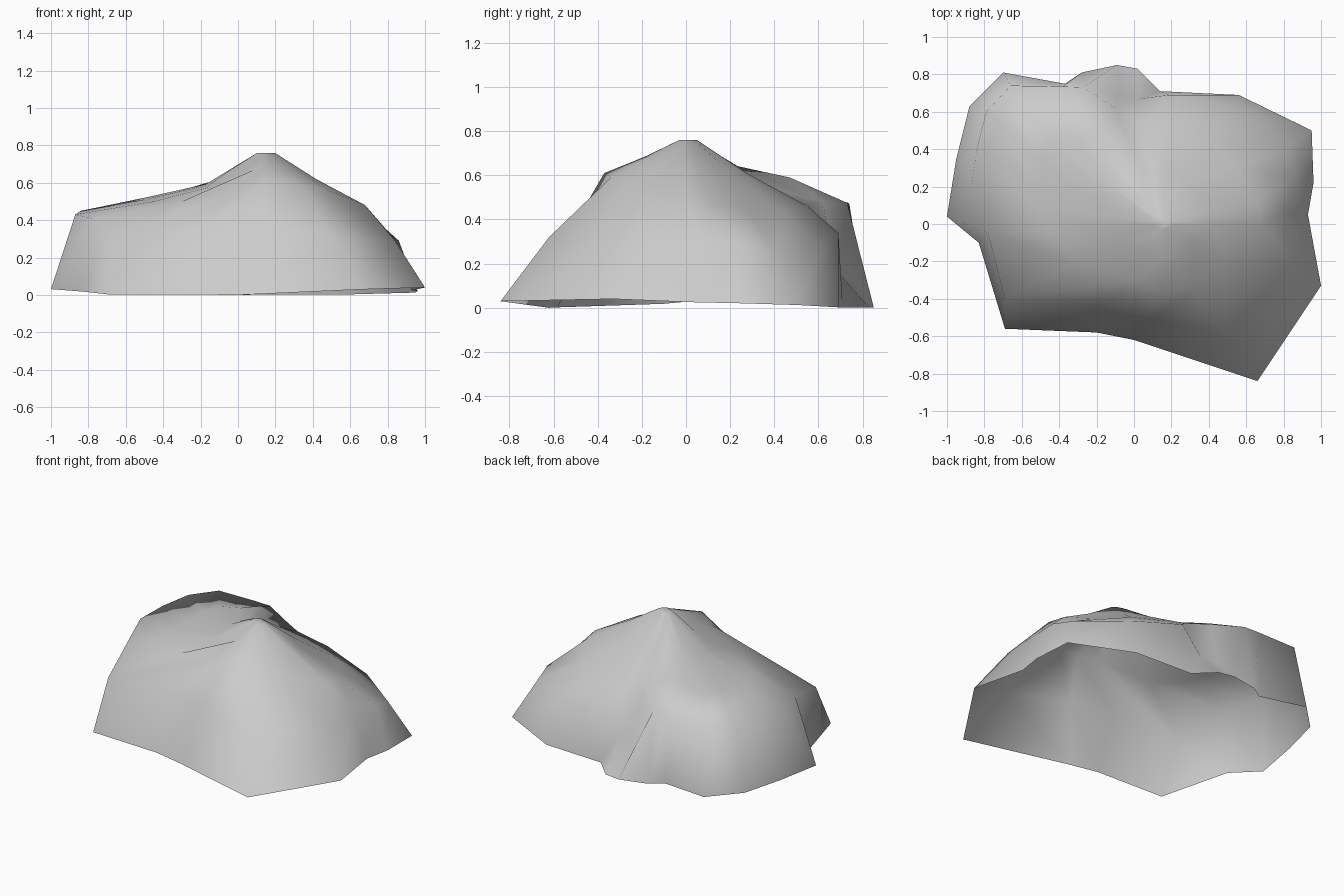
import bpy
import bmesh
from mathutils import Vector

# Remove the default cube only
default_cube = bpy.data.objects.get("Cube")
if default_cube:
    bpy.data.objects.remove(default_cube, do_unlink=True)


def make_material(name, colour):
    """Create one flat, matte material."""
    material = bpy.data.materials.new(name)
    material.use_nodes = True
    material.diffuse_color = colour
    shader = material.node_tree.nodes["Principled BSDF"]
    shader.inputs["Base Color"].default_value = colour
    shader.inputs["Roughness"].default_value = 1
    return material


# Ground outline of the rock, counter-clockwise from the front left corner
outline = [
    (.66, -.84), (1, -.33), (.93, .05), (.96, .22), (.95, .5), (.56, .69),
    (.14, .71), (.02, .83), (-.09, .85), (-.28, .81), (-.37, .75),
    (-.7, .81), (-.88, .63), (-.95, .35), (-1, .04), (-.83, -.1),
    (-.69, -.56), (-.2, -.58), (0, -.62),
]

# Shoulder where the steep sides begin to lean inward
shoulder = [
    (.5, -.62, .32), (.84, -.2, .29), (.81, .06, .33), (.86, .25, .29),
    (.83, .41, .25), (.53, .62, .27), (.19, .69, .34), (.03, .67, .18),
    (-.09, .69, .17), (-.27, .73, .475), (-.38, .735, .475),
    (-.66, .74, .47), (-.79, .6, .46), (-.84, .4, .45), (-.87, .2, .43),
    (-.78, -.05, .41), (-.69, -.4, .31), (-.2, -.43, .35), (.08, -.51, .37),
]

# Crown: edge of the upper plateau and the ridges that climb to the summit
crown = [
    (.33, -.34, .59), (.48, -.2, .56), (.68, 0, .48), (.66, .12, .47),
    (.55, .3, .42), (.4, .45, .42), (.16, .5, .46), (.06, .55, .46),
    (-.1, .62, .48), (-.2, .47, .59), (-.3, .45, .56), (-.45, .45, .53),
    (-.5, .35, .52), (-.5, .2, .51), (-.5, .08, .5), (-.45, -.05, .5),
    (-.3, -.2, .5), (.02, -.3, .58), (.14, -.37, .61),
]

summit = Vector((.155, 0, .76))


def toward_summit(ring, amount, right_rise, left_rise):
    """Shrink a ring toward the summit; each flank climbs at its own rate."""
    result = []
    for point in ring:
        start = Vector(point)
        rise = right_rise if start.x < 0 else left_rise
        moved = start.lerp(summit, amount)
        moved.z = start.z + (summit.z - start.z) * rise
        result.append(moved)
    return result


def loft(bm, rings):
    """Join a stack of equal rings with quads and cap the last one."""
    rows = [[bm.verts.new(point) for point in ring] for ring in rings]
    for lower, upper in zip(rows, rows[1:]):
        for index, corner in enumerate(lower):
            after = (index + 1) % len(lower)
            bm.faces.new((corner, lower[after], upper[after], upper[index]))
    bm.faces.new(rows[-1])


# Rock shell, left open underneath with a slightly uneven rim
rim = [Vector((x, y, .03 * abs(x * x - x * y))) for x, y in outline]
bm = bmesh.new()
loft(bm, [
    rim,
    shoulder,
    crown,
    toward_summit(crown, .5, .3, .5),
    toward_summit(crown, .92, 1, 1),
])
for face in bm.faces:
    face.smooth = True

mesh = bpy.data.meshes.new("rock_shell")
bm.to_mesh(mesh)
bm.free()
mesh.materials.append(make_material("stone grey", (.6, .6, .6, 1)))
rock = bpy.data.objects.new("rock_shell", mesh)
bpy.context.collection.objects.link(rock)
